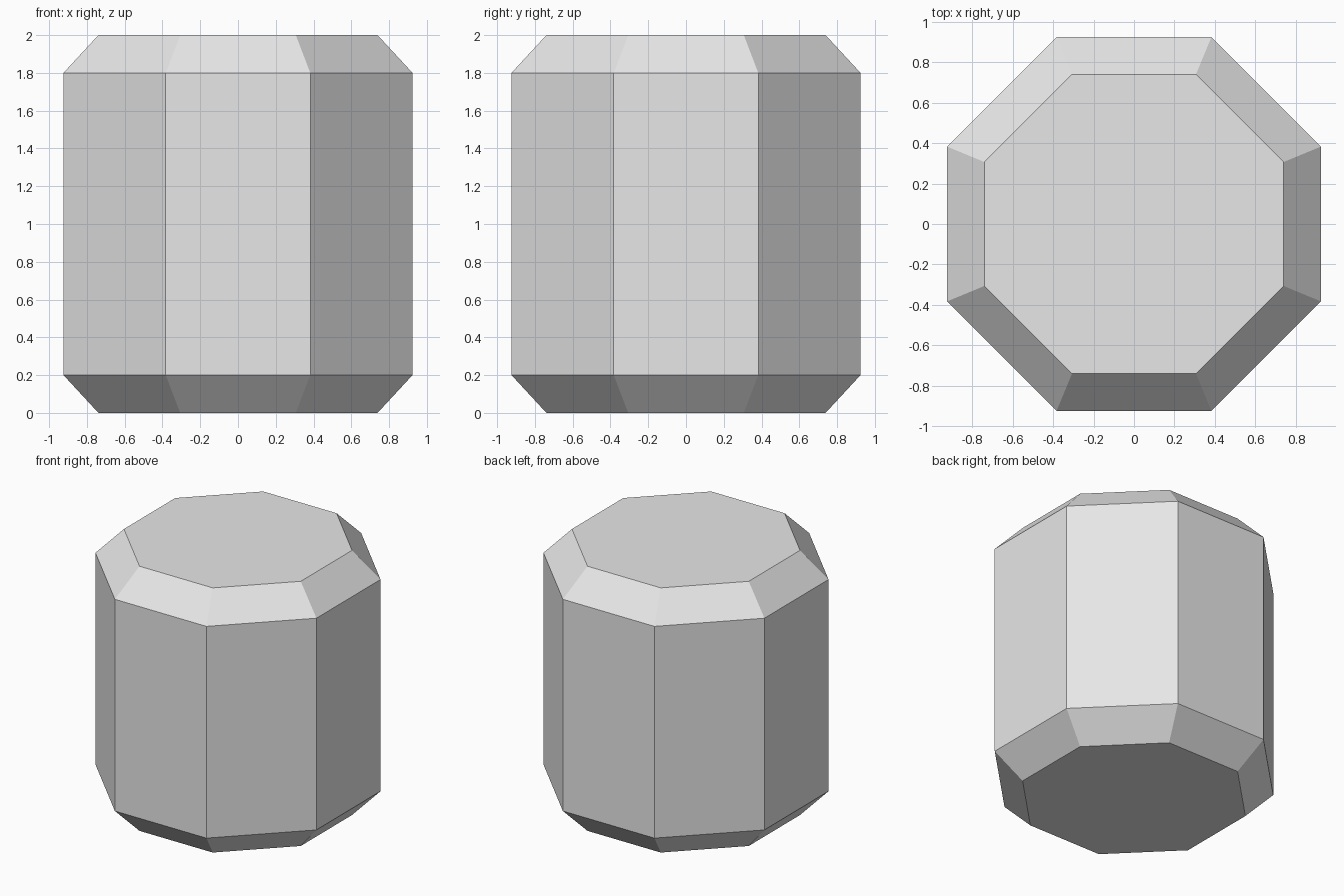
import bpy
import bmesh
from math import cos, sin, pi

cube = bpy.data.objects.get("Cube")
if cube:
    bpy.data.objects.remove(cube, do_unlink=True)

SIDES = 8
# (radius, height) of each ring from the base to the top
PROFILE = [(0.8, 0.0), (1.0, 0.2), (1.0, 1.8), (0.8, 2.0)]

# Plain grey material
grey = bpy.data.materials.new("light_grey")
grey.use_nodes = True
colour = (0.8, 0.8, 0.8, 1.0)
grey.diffuse_color = colour
grey.node_tree.nodes["Principled BSDF"].inputs["Base Color"].default_value = colour

# Octagonal rings, with flat sides facing the axes
bm = bmesh.new()
rings = []
for radius, height in PROFILE:
    angles = [(i + 0.5) * 2 * pi / SIDES for i in range(SIDES)]
    rings.append([bm.verts.new((radius * cos(a), radius * sin(a), height)) for a in angles])

# Walls and chamfers
for low, high in zip(rings, rings[1:]):
    for i in range(SIDES):
        j = (i + 1) % SIDES
        bm.faces.new((low[i], low[j], high[j], high[i]))

# Flat caps
bm.faces.new(rings[-1])
bm.faces.new(rings[0][::-1])

mesh = bpy.data.meshes.new("chamfered_octagonal_block")
bm.to_mesh(mesh)
bm.free()
mesh.materials.append(grey)
block = bpy.data.objects.new("chamfered_octagonal_block", mesh)
bpy.context.collection.objects.link(block)
